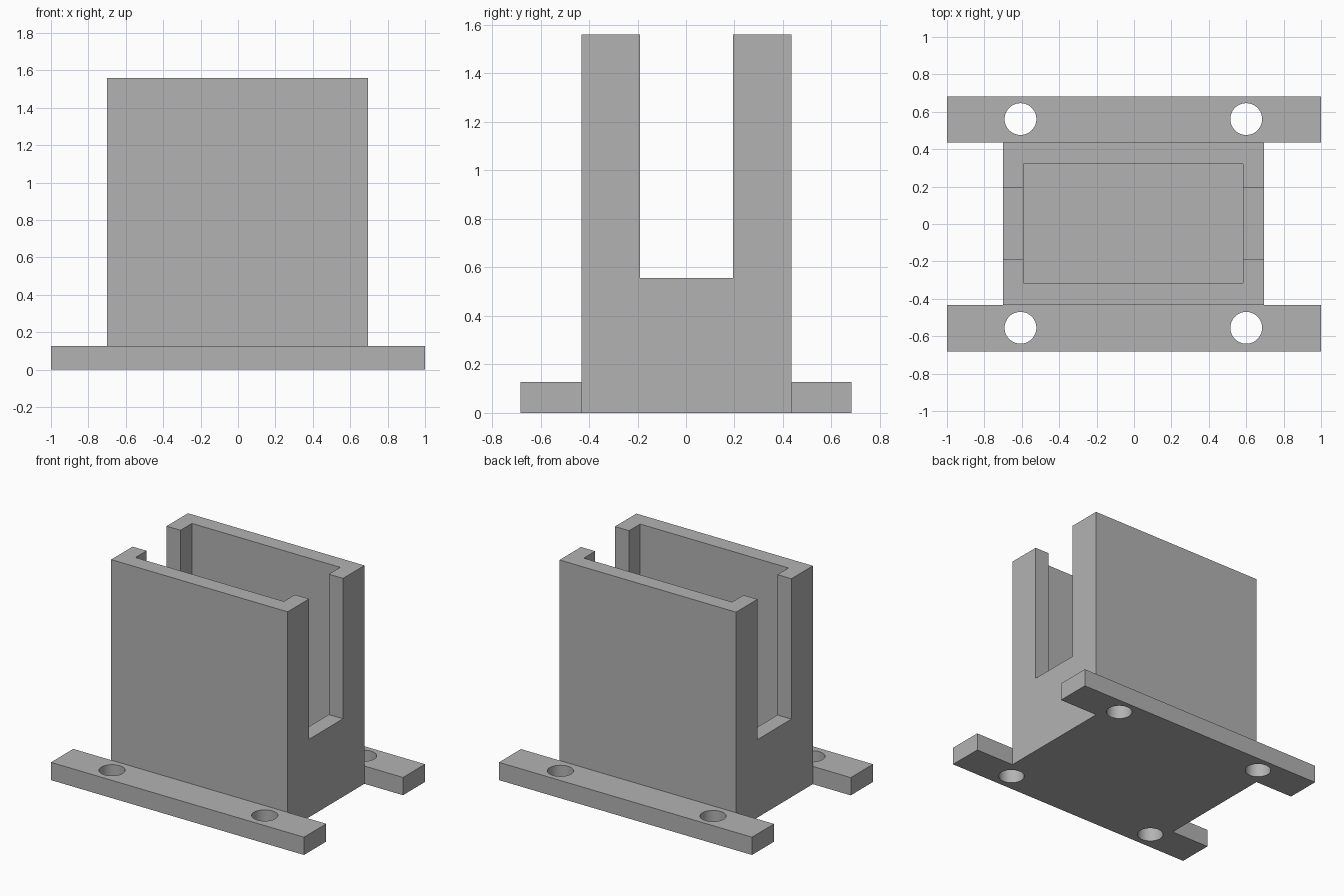
import bpy, bmesh
from mathutils import Matrix

cube = bpy.data.objects.get("Cube")
if cube:
    bpy.data.objects.remove(cube, do_unlink=True)

grey = bpy.data.materials.new("plain_grey")
grey.use_nodes = True
colour = (0.45, 0.45, 0.45, 1)
grey.diffuse_color = colour
grey.node_tree.nodes["Principled BSDF"].inputs["Base Color"].default_value = colour


def add_object(name, bm):
    mesh = bpy.data.meshes.new(name)
    bm.to_mesh(mesh)
    bm.free()
    mesh.materials.append(grey)
    obj = bpy.data.objects.new(name, mesh)
    bpy.context.collection.objects.link(obj)
    return obj


def box(name, x, y, z):
    """Box spanning the given (low, high) ranges."""
    bm = bmesh.new()
    bmesh.ops.create_cube(bm, size=1)
    for v in bm.verts:
        v.co = [r[0] if c < 0 else r[1] for c, r in zip(v.co, (x, y, z))]
    return add_object(name, bm)


def peg(name, x, y, radius):
    bm = bmesh.new()
    bmesh.ops.create_cone(bm, cap_ends=True, segments=48, radius1=radius,
                          radius2=radius, depth=1, matrix=Matrix.Translation((x, y, 0)))
    return add_object(name, bm)


def combine(target, tool, operation):
    mod = target.modifiers.new(operation.lower(), 'BOOLEAN')
    mod.operation = operation
    mod.solver = 'EXACT'
    mod.object = tool
    bpy.context.view_layer.objects.active = target
    bpy.ops.object.modifier_apply(modifier=mod.name)
    bpy.data.objects.remove(tool, do_unlink=True)


# Upright housing with two mounting flanges
holder = box("slotted_holder", (-0.7, 0.695), (-0.432, 0.435), (0, 1.56))
for side in (-1, 1):
    y = sorted((side * 0.435, side * 0.683))
    if side < 0:
        y[1] = -0.432
    combine(holder, box("flange", (-1, 1), y, (0, 0.127)), 'UNION')

# Open-topped pocket
combine(holder, box("pocket_cutter", (-0.59, 0.583), (-0.315, 0.322), (0.127, 2)), 'DIFFERENCE')

# Slot through both end walls
combine(holder, box("slot_cutter", (-1.5, 1.5), (-0.19, 0.193), (0.557, 2)), 'DIFFERENCE')

# Screw holes in the flanges
for x in (-0.607, 0.6):
    for y in (-0.555, 0.561):
        combine(holder, peg("hole_cutter", x, y, 0.085), 'DIFFERENCE')

# Smooth hole walls, sharp edges elsewhere
holder.select_set(True)
bpy.context.view_layer.objects.active = holder
bpy.ops.object.shade_smooth_by_angle()
